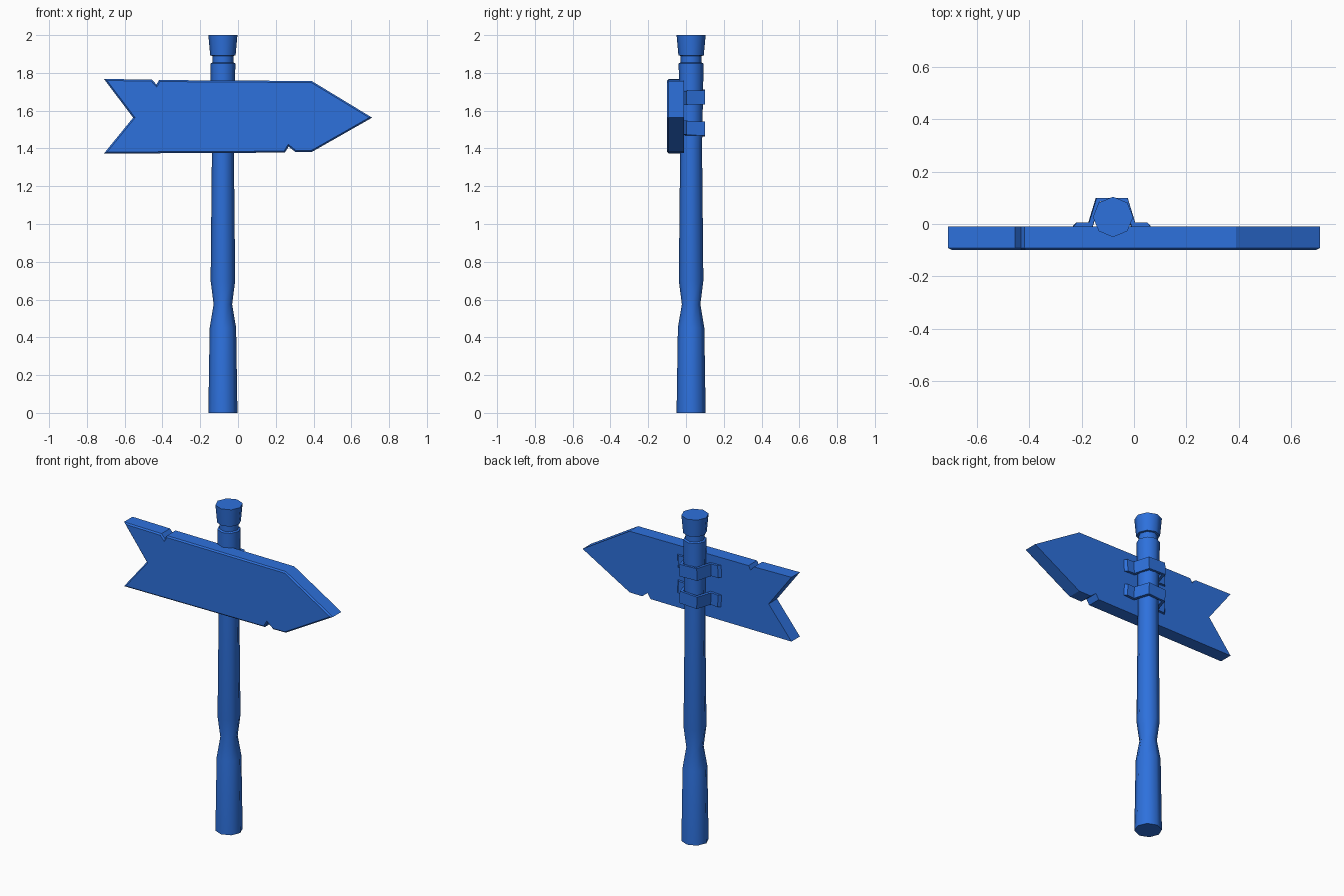
import bpy, bmesh, math
from mathutils import Matrix, Vector

cube = bpy.data.objects.get("Cube")
if cube:
    bpy.data.objects.remove(cube, do_unlink=True)

blue = bpy.data.materials.new("painted blue")
blue.use_nodes = True
colour = (0.027, 0.165, 0.72, 1)
blue.diffuse_color = colour
blue.node_tree.nodes["Principled BSDF"].inputs["Base Color"].default_value = colour


def finish(bm, name):
    bmesh.ops.recalc_face_normals(bm, faces=bm.faces)
    mesh = bpy.data.meshes.new(name)
    bm.to_mesh(mesh)
    bm.free()
    mesh.materials.append(blue)
    obj = bpy.data.objects.new(name, mesh)
    bpy.context.collection.objects.link(obj)
    return obj


def prism(bm, outline, direction):
    """Extrude a closed outline; returns the starting face."""
    face = bm.faces.new([bm.verts.new(p) for p in outline])
    ext = bmesh.ops.extrude_face_region(bm, geom=[face], use_keep_orig=True)
    moved = [v for v in ext["geom"] if isinstance(v, bmesh.types.BMVert)]
    bmesh.ops.translate(bm, verts=moved, vec=Vector(direction))
    return face


# Post: eight-sided turned profile with pinched waist, neck groove and cap
POST_X, POST_Y, SIDES = -0.08, 0.027, 8
profile = [(0.077, 0), (0.07, 0.45), (0.049, 0.575), (0.065, 0.7),
           (0.058, 1.4), (0.066, 1.85), (0.055, 1.855), (0.055, 1.89),
           (0.067, 1.892), (0.077, 2.0)]
bm = bmesh.new()
rings = []
for r, z in profile:
    rings.append([bm.verts.new((POST_X + r * math.cos(math.tau * i / SIDES),
                                POST_Y + r * math.sin(math.tau * i / SIDES), z))
                  for i in range(SIDES)])
for low, high in zip(rings, rings[1:]):
    for i in range(SIDES):
        j = (i + 1) % SIDES
        bm.faces.new((low[i], low[j], high[j], high[i]))
bm.faces.new(rings[0])
bm.faces.new(rings[-1])
post = finish(bm, "post")
bpy.context.view_layer.objects.active = post
post.select_set(True)
bpy.ops.object.shade_smooth_by_angle(angle=math.radians(50))
post.select_set(False)

# Arrow board: notched outline with a swallow tail and chamfered front rim
outline = [(-0.71, 1.768), (-0.455, 1.764), (-0.432, 1.738), (-0.418, 1.762),
           (0.39, 1.757), (0.71, 1.563), (0.39, 1.381), (0.305, 1.38),
           (0.268, 1.41), (0.248, 1.378), (-0.71, 1.373), (-0.555, 1.563)]
bm = bmesh.new()
front = prism(bm, [(x, -0.092, z) for x, z in outline], (0, 0.082, 0))
bmesh.ops.recalc_face_normals(bm, faces=bm.faces)
bmesh.ops.inset_region(bm, faces=[front], thickness=0.008, depth=0.008,
                       use_even_offset=True)
finish(bm, "arrow_board")

# Brackets: bent straps wrapped round the back of the post
half = [(0.15, -0.012), (0.135, 0.005), (0.088, 0.005), (0.059, 0.1)]
inner = [(0.046, 0.085), (0.075, -0.012)]
side = half + inner
strap = half + [(-x, y) for x, y in reversed(half)]
strap += [(-x, y) for x, y in reversed(inner)]
strap += [inner[0], inner[1]]
# Order the inner run from left foot to right foot
strap = strap[:8] + [(-0.075, -0.012), (-0.046, 0.085), (0.046, 0.085), (0.075, -0.012)]
for name, z, tilt in (("upper_bracket", 1.672, 2), ("lower_bracket", 1.503, -3)):
    bm = bmesh.new()
    prism(bm, [(x, y, -0.037) for x, y in strap], (0, 0, 0.074))
    turn = Matrix.Rotation(math.radians(tilt), 4, "Y")
    bmesh.ops.transform(bm, verts=bm.verts,
                        matrix=Matrix.Translation((POST_X - 0.005, 0, z)) @ turn)
    finish(bm, name)
